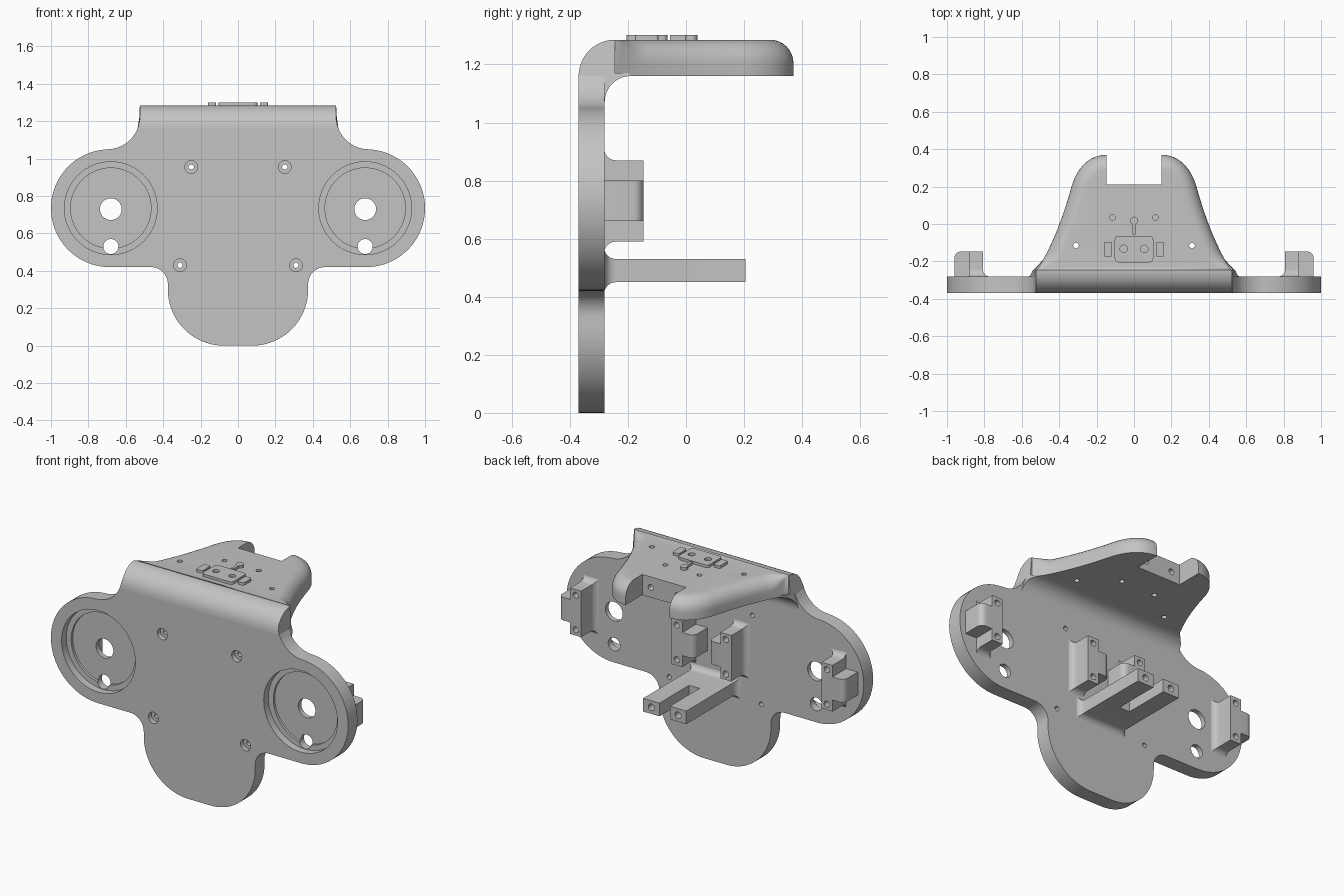
import bpy, bmesh
from math import sin, cos, pi, radians
from mathutils import Vector
from mathutils.geometry import interpolate_bezier

cube = bpy.data.objects.get("Cube")
if cube:
    bpy.data.objects.remove(cube)

GREY = (0.55, 0.55, 0.55, 1)
mat = bpy.data.materials.new("light grey plastic")
mat.use_nodes = True
mat.diffuse_color = GREY
mat.node_tree.nodes["Principled BSDF"].inputs["Base Color"].default_value = GREY

FRONT, BACK = -0.37, -0.28      # wall faces
UNDER, TOP = 1.16, 1.285        # shelf faces


def loft(name, rings):
    """Skin equal-length rings and close both ends."""
    bm = bmesh.new()
    loops = [[bm.verts.new(p) for p in ring] for ring in rings]
    n = len(rings[0])
    for a, b in zip(loops, loops[1:]):
        for i in range(n):
            j = (i + 1) % n
            bm.faces.new((a[i], a[j], b[j], b[i]))
    bm.faces.new(loops[0])
    bm.faces.new(loops[-1])
    bmesh.ops.remove_doubles(bm, verts=bm.verts, dist=1e-5)
    bmesh.ops.recalc_face_normals(bm, faces=bm.faces)
    mesh = bpy.data.meshes.new(name)
    bm.to_mesh(mesh)
    bm.free()
    mesh.materials.append(mat)
    obj = bpy.data.objects.new(name, mesh)
    bpy.context.collection.objects.link(obj)
    return obj


def arc(cx, cy, r, a0, a1, n=12):
    steps = [radians(a0 + (a1 - a0) * i / n) for i in range(n + 1)]
    return [(cx + r * cos(a), cy + r * sin(a)) for a in steps]


def prism_y(name, pts, y0, y1):
    return loft(name, [[(x, y, z) for x, z in pts] for y in (y0, y1)])


def prism_z(name, pts, z0, z1):
    return loft(name, [[(x, y, z) for x, y in pts] for z in (z0, z1)])


def circle(x, y, r, n=40):
    return arc(x, y, r, 0, 360, n)[:-1]


def rect(x0, x1, y0, y1, r=0.0):
    if r == 0:
        return [(x0, y0), (x1, y0), (x1, y1), (x0, y1)]
    corners = [(x1 - r, y1 - r, 0), (x0 + r, y1 - r, 90),
               (x0 + r, y0 + r, 180), (x1 - r, y0 + r, 270)]
    return [p for cx, cy, a in corners for p in arc(cx, cy, r, a, a + 90, 6)]


def mirrored(half):
    return half + [(-x, y) for x, y in reversed(half)]


def cut(obj, cutters):
    """Subtract each cutter, then discard it."""
    for c in cutters:
        mod = obj.modifiers.new("cut", 'BOOLEAN')
        mod.operation = 'DIFFERENCE'
        mod.solver = 'EXACT'
        mod.object = c
        deps = bpy.context.evaluated_depsgraph_get()
        mesh = bpy.data.meshes.new_from_object(obj.evaluated_get(deps))
        obj.modifiers.clear()
        obj.data = mesh
        bpy.data.objects.remove(c)


def flared(name, x0, x1, z0, z1, y1, fx0, fx1, r=0.04):
    """Box growing backward from the wall with a filleted root."""
    rings = []
    for i in range(7):
        t = i / 6 * pi / 2
        e, y = r * (1 - sin(t)), BACK - 0.002 + r * (1 - cos(t))
        rings.append([(x, y, z) for x, z in
                      rect(x0 - e * fx0, x1 + e * fx1, z0 - e, z1 + e)])
    rings.append([(x, y1, z) for x, z in rect(x0, x1, z0, z1)])
    return loft(name, rings)


# Front wall: rounded chin, two round wings, narrowing neck
half = (arc(0.075, 0.3, 0.3, -90, 0, 20)
        + arc(0.465, 0.33, 0.09, 180, 90)
        + arc(0.685, 0.735, 0.315, -90, 90, 40)
        + [p for p in arc(0.70, 1.225, 0.175, 270, 180, 20) if p[1] < UNDER])
half.append((0.537, UNDER))
wall = prism_y("front_wall", mirrored(half), FRONT, BACK)
tools = []
for s in (-1, 1):
    for z, r, depth in ((0.735, 0.248, 0.045), (0.735, 0.215, 0.06),
                        (0.73, 0.058, 0.2), (0.53, 0.04, 0.2)):
        tools.append(prism_y("cutter", circle(s * 0.68, z, r, 64),
                             FRONT - 0.1, FRONT + depth))
    for x, z in ((0.25, 0.955), (0.31, 0.43)):
        tools.append(prism_y("cutter", circle(s * x, z, 0.034), FRONT - 0.1, FRONT + 0.03))
        tools.append(prism_y("cutter", circle(s * x, z, 0.014), FRONT - 0.1, BACK + 0.1))
cut(wall, tools)

# Bend joining wall and shelf, narrowing toward the shelf
profile = (arc(-0.245, UNDER, TOP - UNDER, 180, 90)
           + [(-0.245, 1.17), (-0.19, 1.17)]
           + arc(-0.19, 1.07, 0.09, 90, 180)
           + [(-0.29, 1.07), (-0.29, UNDER)])


def bend_half_width(y, z):
    return 0.525 + max(0, 1.2 - z) * 0.3 - max(0, y + 0.25) * 0.85


loft("shelf_bend", [[(s * bend_half_width(y, z), y, z) for y, z in profile]
                    for s in (-1, 1)])

# Shelf: tapering outline with a rounded rim and a rear notch
side = interpolate_bezier(Vector((0.518, -0.245)), Vector((0.42, -0.09)),
                          Vector((0.365, 0.09)), Vector((0.334, 0.2)), 18)
rear = interpolate_bezier(Vector((0.334, 0.2)), Vector((0.31, 0.285)),
                          Vector((0.25, 0.37)), Vector((0.147, 0.37)), 18)
curve = [p.to_2d() for p in side + rear[1:]]
rim = []
for i, p in enumerate(curve):
    d = (curve[min(i + 1, len(curve) - 1)] - curve[max(i - 1, 0)]).normalized()
    normal = Vector((d.y, -d.x)) if i < len(curve) - 1 else Vector((0, 1))
    rim.append((p, normal, 0.08 * min(1, max(0, (p.y + 0.245) / 0.08))))
rim.append((Vector((0.147, 0.21)), Vector((0, 1)), 0))


def rim_ring(t, bottom=False):
    pts = []
    for p, normal, r in rim:
        q = p - normal * r * (1 - cos(t))
        pts.append((q.x, q.y, UNDER if bottom else TOP - r * (1 - sin(t))))
    return pts + [(-x, y, z) for x, y, z in reversed(pts)]


shelf = loft("top_shelf", [rim_ring(0, True)]
             + [rim_ring(i / 8 * pi / 2) for i in range(9)])
tools = []
for s in (-1, 1):
    for x, y in ((0.115, 0.035), (0.31, -0.115)):
        tools.append(prism_z("cutter", circle(s * x, y, 0.015), 1, 1.5))
    tools.append(prism_y("cutter", circle(s * 0.09, 1.22, 0.018), 0.15, 0.25))
cut(shelf, tools)

# Raised badge on the shelf: plate, two ears and a small key
RAISED = TOP + 0.016
badge = prism_z("badge_plate", rect(-0.103, 0.103, -0.205, -0.063, 0.02), TOP - 0.01, RAISED)
cut(badge, [prism_z("cutter", circle(s * 0.055, -0.133, 0.02), TOP, 1.5) for s in (-1, 1)])
for s, label in ((1, "left"), (-1, "right")):
    a, b = sorted((s * 0.117, s * 0.16))
    prism_z(f"badge_ear_{label}", rect(a, b, -0.175, -0.095, 0.01), TOP - 0.01, RAISED)
prism_z("badge_key", arc(0, 0.018, 0.021, -67, 247, 30) + [(-0.008, -0.055), (0.008, -0.055)],
        TOP - 0.01, RAISED)

# Motor mounts behind the wall: screw post plus rounded side tab
END = -0.147
for s, label in ((1, "left"), (-1, "right")):
    for x, out, place in ((0.845, 1, "outer"), (0.165, -1, "inner")):
        c, d = s * x, s * out       # d points toward the tab
        post = flared(f"{place}_mount_post_{label}", c - 0.037, c + 0.037, 0.59, 0.87,
                      END, d > 0, d < 0)
        cut(post, [prism_y("cutter", circle(c, z, 0.018), END - 0.06, END + 0.05)
                   for z in (0.625, 0.835)])
        tab = ([(0.03, BACK - 0.002), (0.115, BACK - 0.002)]
               + arc(0.08, END - 0.035, 0.035, 0, 90, 8) + [(0.03, END)])
        prism_z(f"{place}_mount_tab_{label}", [(c + d * u, y) for u, y in tab], 0.66, 0.80)

# Forked arm reaching backward
arm = flared("forked_arm", -0.145, 0.145, 0.45, 0.53, 0.205, 1, 1)
tools = [prism_z("cutter", rect(-0.035, 0.035, -0.08, 0.4), 0.3, 0.7)]
tools += [prism_y("cutter", circle(s * 0.09, 0.49, 0.02), 0.14, 0.3) for s in (-1, 1)]
cut(arm, tools)

# Smooth curves, crisp edges
for obj in bpy.context.scene.objects:
    if obj.type == 'MESH':
        obj.data.shade_smooth()
        obj.data.set_sharp_from_angle(angle=radians(30))
